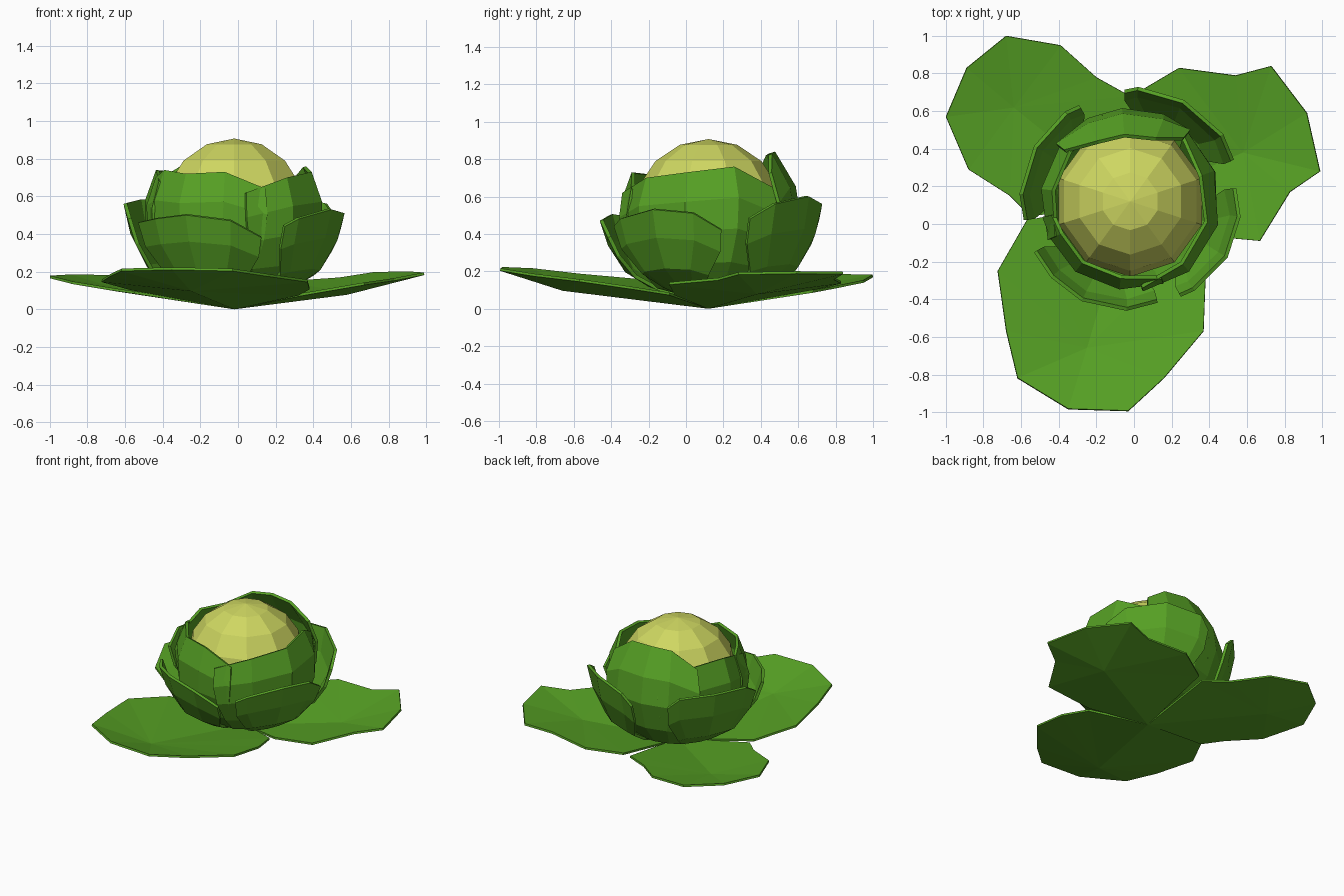
import bpy, bmesh, math

if "Cube" in bpy.data.objects:
    bpy.data.objects.remove(bpy.data.objects["Cube"])

CX, CY = -0.02, 0.12      # axis of the plant


def material(name, rgb):
    m = bpy.data.materials.new(name)
    m.diffuse_color = (*rgb, 1)
    m.use_nodes = True
    m.node_tree.nodes["Principled BSDF"].inputs["Base Color"].default_value = m.diffuse_color
    return m


green = material("leaf green", (0.095, 0.36, 0.018))
yellow = material("pale yellow", (0.62, 0.68, 0.12))


def make(name, verts, faces, mat, thick=0, offset=-1):
    me = bpy.data.meshes.new(name)
    me.from_pydata(verts, [], faces)
    me.materials.append(mat)
    ob = bpy.data.objects.new(name, me)
    bpy.context.collection.objects.link(ob)
    if thick:
        s = ob.modifiers.new("thickness", "SOLIDIFY")
        s.thickness, s.offset = thick, offset
    return ob


def radius_at(profile, z):
    for (r0, z0), (r1, z1) in zip(profile, profile[1:]):
        if z <= z1:
            return r0 + (r1 - r0) * max(0, (z - z0) / (z1 - z0))
    return profile[-1][0]


def cup_leaf(name, profile, angles, tops, fractions, taper, grow=0.0):
    """Curved leaf wrapped round the axis; narrower at its foot."""
    n, verts = len(angles), []
    mid = (angles[0] + angles[-1]) / 2
    z0 = profile[0][1]
    for f in fractions:
        w = taper + (1 - taper) * min(1, f / 0.65)
        for a, top in zip(angles, tops):
            z = z0 + (top - z0) * f
            r = radius_at(profile, z) + grow
            t = math.radians(mid + (a - mid) * w)
            verts.append((CX + r * math.cos(t), CY + r * math.sin(t), z))
    faces = [(j * n + i, j * n + i + 1, j * n + n + i + 1, j * n + n + i)
             for j in range(len(fractions) - 1) for i in range(n - 1)]
    make(name, verts, faces, green, 0.02)


# pale heart
bm = bmesh.new()
bmesh.ops.create_uvsphere(bm, u_segments=10, v_segments=8, radius=0.4)
bmesh.ops.translate(bm, verts=bm.verts, vec=(CX, CY, 0.507))
me = bpy.data.meshes.new("heart")
bm.to_mesh(me)
bm.free()
me.materials.append(yellow)
bpy.context.collection.objects.link(bpy.data.objects.new("heart", me))

# inner leaves hugging the heart
inner = [(0.12, 0.07), (0.28, 0.11), (0.40, 0.24), (0.465, 0.40),
         (0.475, 0.56), (0.41, 0.74), (0.33, 0.84)]
rows = (0, 0.07, 0.26, 0.52, 0.76, 1)
cup_leaf("inner_leaf_front", inner, (190, 205, 232, 263, 292),
         (0.70, 0.74, 0.72, 0.73, 0.64), rows, 0.85)
cup_leaf("inner_leaf_right", inner, (278, 310, 345, 380, 412),
         (0.62, 0.70, 0.73, 0.76, 0.64), rows, 0.85, 0.012)
cup_leaf("inner_leaf_left", inner, (108, 140, 172, 205),
         (0.66, 0.73, 0.74, 0.68), rows, 0.85, 0.01)
cup_leaf("inner_leaf_back", inner, (50, 68, 95, 118, 142),
         (0.73, 0.83, 0.84, 0.83, 0.72), rows, 0.8, 0.028)

# outer leaves standing open around the head
outer = [(0.16, 0.06), (0.33, 0.12), (0.47, 0.21), (0.555, 0.37), (0.60, 0.54)]
rows = (0, 0.14, 0.33, 0.68, 1)
cup_leaf("outer_leaf_front_left", outer, (208, 224, 244, 268, 285),
         (0.46, 0.48, 0.50, 0.47, 0.38), rows, 0.7)
cup_leaf("outer_leaf_right", outer, (298, 306, 330, 352, 367),
         (0.44, 0.48, 0.53, 0.51, 0.42), rows, 0.6)
cup_leaf("outer_leaf_back_right", outer, (22, 36, 62, 86, 93),
         (0.48, 0.56, 0.60, 0.56, 0.48), rows, 0.6, 0.01)
cup_leaf("outer_leaf_back_left", outer, (118, 126, 150, 176, 190),
         (0.50, 0.57, 0.58, 0.56, 0.48), rows, 0.6, -0.01)


# wide leaves lying on the ground
def ground_leaf(name, centre, outline, slope):
    pts = [(CX, CY)] + outline

    def lift(p, k):
        return (p[0], p[1], k * math.hypot(p[0] - CX, p[1] - CY))
    verts = [lift(centre, 0.118)] + [lift(p, slope) for p in pts]
    n = len(pts)
    faces = [(0, 1 + i, 1 + (i + 1) % n) for i in range(n)]
    make(name, verts, faces, green, 0.014, 1)


ground_leaf("ground_leaf_front", (-0.25, -0.66),
            [(-0.57, 0.02), (-0.725, -0.25), (-0.68, -0.57), (-0.62, -0.82),
             (-0.35, -0.985), (-0.03, -0.995), (0.16, -0.82), (0.37, -0.57),
             (0.38, -0.3), (0.32, -0.09)][::1], 0.182)
ground_leaf("ground_leaf_right", (0.58, 0.38),
            [(0.34, -0.06), (0.67, -0.09), (0.83, 0.17), (0.99, 0.28),
             (0.92, 0.59), (0.73, 0.84), (0.54, 0.79), (0.24, 0.83),
             (0.02, 0.70)], 0.178)
ground_leaf("ground_leaf_left", (-0.64, 0.62),
            [(-0.02, 0.68), (-0.2, 0.78), (-0.39, 0.95), (-0.68, 1.0),
             (-0.89, 0.83), (-1.0, 0.57), (-0.88, 0.29), (-0.66, 0.15),
             (-0.55, 0.04)], 0.153)
